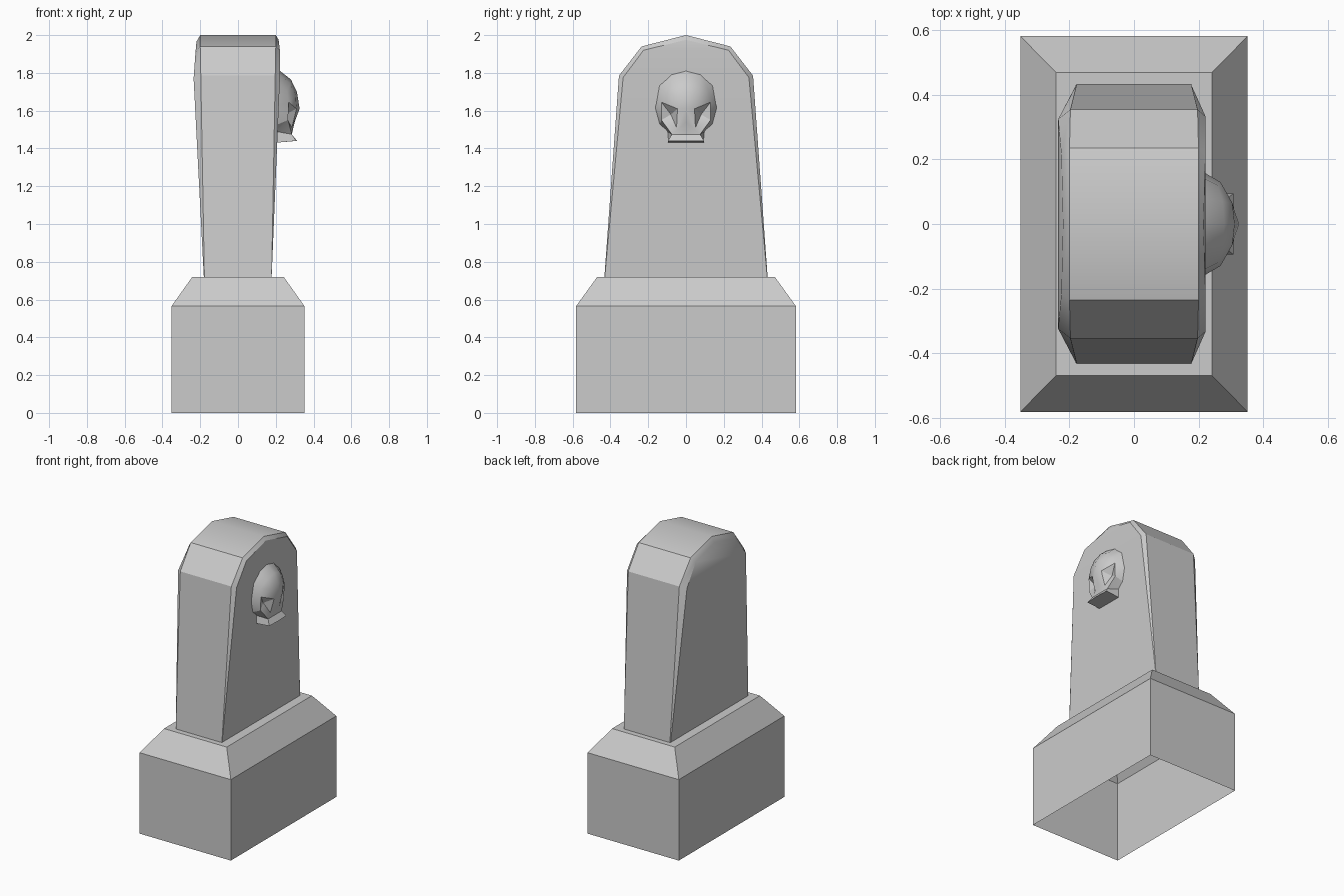
import bpy, bmesh, math

if "Cube" in bpy.data.objects:
    bpy.data.objects.remove(bpy.data.objects["Cube"])


def make(name, verts, faces, mirror_y=False):
    me = bpy.data.meshes.new(name)
    bm = bmesh.new()
    vs = [bm.verts.new(v) for v in verts]
    for f in faces:
        bm.faces.new([vs[i] for i in f])
    if mirror_y:
        geom = bm.verts[:] + bm.edges[:] + bm.faces[:]
        bmesh.ops.mirror(bm, geom=geom, axis='Y', merge_dist=0.0005)
        bmesh.ops.remove_doubles(bm, verts=bm.verts[:], dist=0.0005)
    bmesh.ops.recalc_face_normals(bm, faces=bm.faces[:])
    bm.to_mesh(me)
    bm.free()
    ob = bpy.data.objects.new(name, me)
    bpy.context.collection.objects.link(ob)
    bpy.context.view_layer.objects.active = ob
    for o in bpy.context.selected_objects:
        o.select_set(False)
    ob.select_set(True)
    bpy.ops.object.shade_smooth_by_angle(angle=math.radians(30))
    return ob


# plinth: open underneath, sloped shoulder, flat top
verts, faces = [], []
for hx, hy, z in [(.352, .582, 0), (.352, .582, .565), (.242, .47, .72)]:
    verts += [(-hx, -hy, z), (hx, -hy, z), (hx, hy, z), (-hx, hy, z)]
for r in (0, 4):
    for i in range(4):
        j = (i + 1) % 4
        faces.append((r + i, r + j, r + 4 + j, r + 4 + i))
faces.append((8, 9, 10, 11))
make("plinth", verts, faces)

# headstone: rim outline and chamfered face outline, (half depth x, half width y, z)
rim = [(.178, .432, .72), (.197, .355, 1.785), (.2, .235, 1.94), (.2, 0, 2.0)]
back_face = [(.181, .428, .72), (.235, .325, 1.77), (.225, .215, 1.91), (.22, 0, 1.965)]
front_face = [(.178, .43, .72), (.222, .333, 1.775), (.222, .225, 1.92), (.215, 0, 1.975)]


def arch(half, side):
    left = [(side * x, -y, z) for x, y, z in half]
    right = [(side * x, y, z) for x, y, z in reversed(half[:-1])]
    return left + right


verts = arch(back_face, -1) + arch(rim, -1) + arch(rim, 1) + arch(front_face, 1)
faces = []
for r in range(3):
    for i in range(6):
        a = r * 7 + i
        faces.append((a, a + 1, a + 8, a + 7))
for b in (0, 21):
    faces += [(b, b + 1, b + 5, b + 6), (b + 1, b + 2, b + 4, b + 5), (b + 2, b + 3, b + 4)]
make("headstone", verts, faces)

# carved skull: half of it, mirrored across y
skull = [
    (.21, 0, 1.82), (.21, .08, 1.80), (.205, .148, 1.745), (.205, .167, 1.62),   # 0-3 outline
    (.205, .14, 1.525), (.2, .10, 1.49), (.195, .095, 1.43),                     # 4-6
    (.28, 0, 1.765), (.275, .07, 1.745), (.26, .12, 1.70),                       # 7-9 crown
    (.312, 0, 1.70), (.305, .065, 1.68),                                         # 10-11 forehead
    (.326, 0, 1.61), (.31, .045, 1.61), (.268, .13, 1.645),                      # 12-14 brow
    (.25, .08, 1.58),                                                            # 15 socket
    (.30, 0, 1.54), (.285, .05, 1.51), (.265, .13, 1.55),                        # 16-18 nose, cheek
    (.285, 0, 1.475), (.285, .075, 1.475),                                       # 19-20 upper jaw
    (.312, 0, 1.44), (.308, .095, 1.44),                                         # 21-22 teeth
]
faces = [
    (0, 1, 8, 7), (1, 2, 9, 8), (7, 8, 11, 10), (8, 9, 11),
    (10, 11, 13, 12), (11, 14, 13), (11, 9, 14), (9, 2, 3), (9, 3, 14),
    (13, 14, 15), (14, 18, 15), (18, 17, 15), (17, 13, 15), (12, 13, 17, 16),
    (14, 3, 18), (3, 4, 18), (18, 4, 5), (18, 5, 20), (18, 20, 17),
    (16, 17, 20, 19), (19, 20, 22, 21), (20, 5, 6, 22),
]
bottom = len(skull)
skull.append((.195, 0, 1.43))
faces.append((21, 22, 6, bottom))
make("skull_carving", skull, faces, mirror_y=True)
